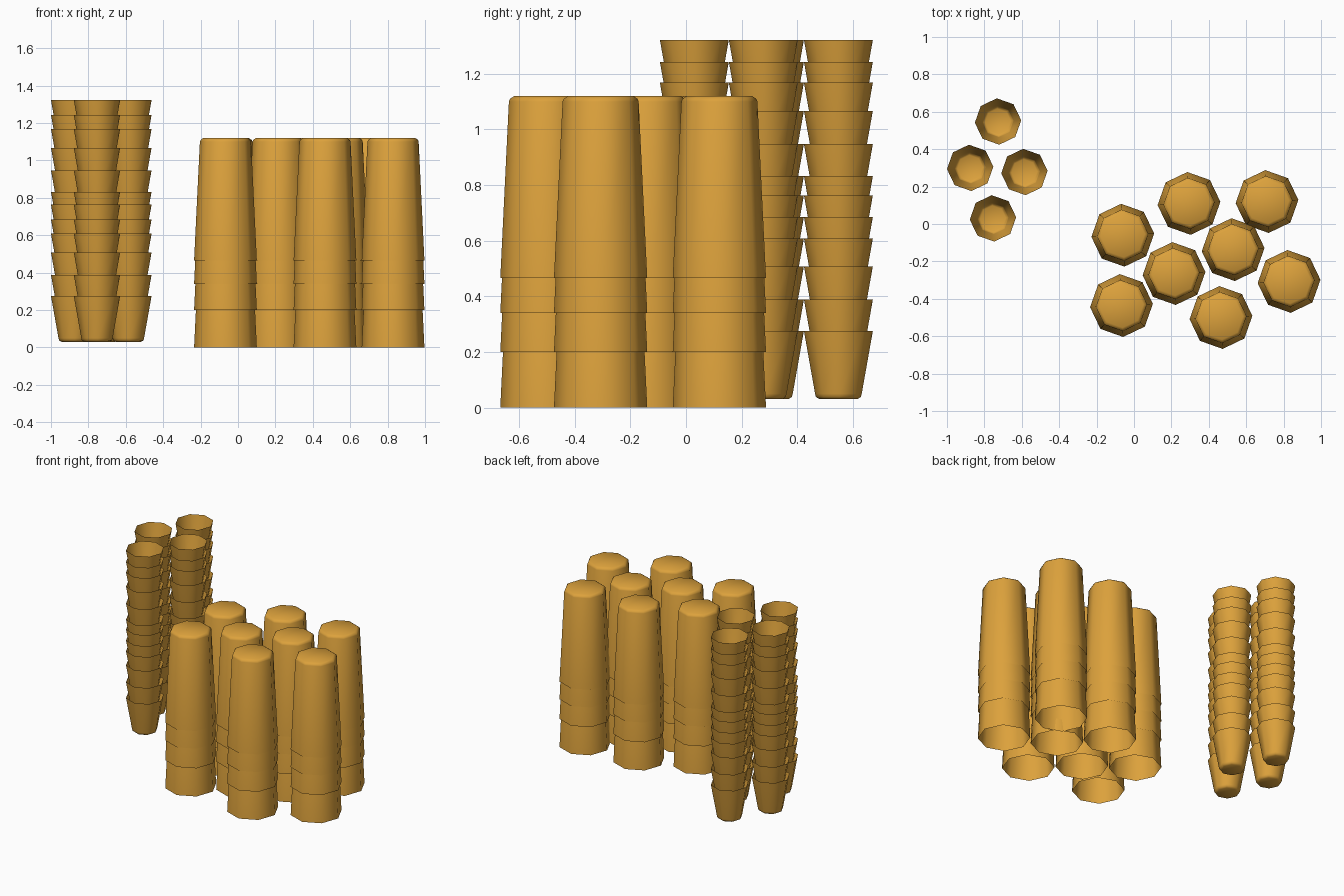
import bpy, math

if "Cube" in bpy.data.objects:
    bpy.data.objects.remove(bpy.data.objects["Cube"])

SIDES = 8


def cup_mesh(name, profile, colour):
    """Thin open cup: rings of (radius, z) from the rim to the closed base."""
    verts, faces = [], []
    for r, z in profile:
        for i in range(SIDES):
            a = 2 * math.pi * i / SIDES + math.radians(3)
            verts.append((r * math.cos(a), r * math.sin(a), z))
    up = profile[-1][1] > profile[0][1]
    for k in range(len(profile) - 1):
        for i in range(SIDES):
            j = (i + 1) % SIDES
            f = (k * SIDES + i, k * SIDES + j, (k + 1) * SIDES + j, (k + 1) * SIDES + i)
            faces.append(f if up else f[::-1])
    base = tuple(range((len(profile) - 1) * SIDES, len(profile) * SIDES))
    faces.append(base if up else base[::-1])
    mesh = bpy.data.meshes.new(name)
    mesh.from_pydata(verts, [], faces)
    mesh.polygons.foreach_set("use_smooth", [True] * len(faces))
    mesh.materials.append(colour)
    mesh.update()
    return mesh


def stack(name, mesh, centres, heights):
    """Nest one cup at every rim height, for every stack centre."""
    for s, (x, y) in enumerate(centres, 1):
        for c, z in enumerate(heights, 1):
            ob = bpy.data.objects.new(f"{name}_{s}_{c}", mesh)
            ob.location = (x, y, z)
            bpy.context.collection.objects.link(ob)


amber = bpy.data.materials.new("amber")
amber.diffuse_color = (0.72, 0.36, 0.045, 1)
amber.use_nodes = True
amber.node_tree.nodes["Principled BSDF"].inputs["Base Color"].default_value = amber.diffuse_color

# Tall cups, upside down, rim at local z = 0
tall = cup_mesh("tall_cup", [(0.168, 0), (0.137, 0.635), (0.133, 0.645), (0.118, 0.655)], amber)
stack("tall_cup", tall,
      [(-0.06, -0.06), (-0.067, -0.436), (0.294, 0.11), (0.711, 0.12),
       (0.53, -0.137), (0.214, -0.265), (0.829, -0.307), (0.465, -0.50)],
      [0, 0.20, 0.34, 0.465])

# Short cups, upright, rim at local z = 0
short = cup_mesh("short_cup", [(0.124, 0), (0.084, -0.225), (0.081, -0.237), (0.068, -0.245)], amber)
stack("short_cup", short,
      [(-0.727, 0.548), (-0.876, 0.30), (-0.586, 0.278), (-0.754, 0.03)],
      [0.275, 0.388, 0.508, 0.608, 0.685, 0.763, 0.832, 0.947, 1.067, 1.168, 1.243, 1.322])
